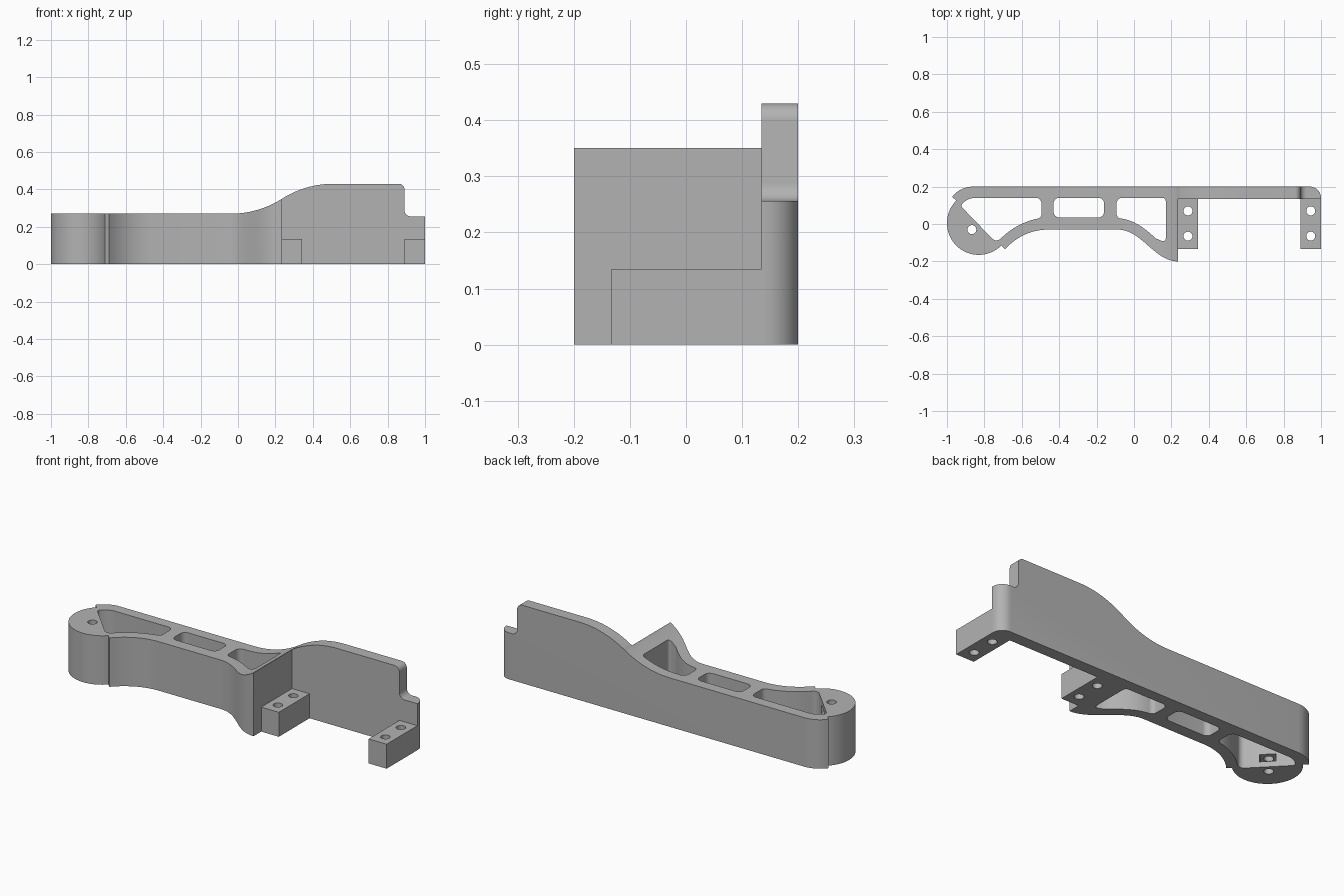
import bpy, bmesh, math
from mathutils import Vector, Matrix
from mathutils.geometry import interpolate_bezier

cube = bpy.data.objects.get("Cube")
if cube:
    bpy.data.objects.remove(cube, do_unlink=True)

grey = bpy.data.materials.new("grey plastic")
grey.use_nodes = True
grey.diffuse_color = (0.45, 0.45, 0.45, 1)
grey.node_tree.nodes["Principled BSDF"].inputs["Base Color"].default_value = grey.diffuse_color


def curve(p0, h0, h1, p1, n=16):
    """Bezier section between two points, as 2D tuples."""
    pts = interpolate_bezier(*[Vector((*p, 0)) for p in (p0, h0, h1, p1)], n)
    return [(p.x, p.y) for p in pts]


def arc(cx, cy, r, a0, a1, n=16):
    angles = [math.radians(a0 + (a1 - a0) * i / n) for i in range(n + 1)]
    return [(cx + r * math.cos(a), cy + r * math.sin(a)) for a in angles]


def fillet(corners):
    """Round each (x, y, setback) corner; a zero setback keeps it sharp."""
    out = []
    for i, (x, y, d) in enumerate(corners):
        if not d:
            out.append((x, y))
            continue
        p = Vector((x, y))
        before = Vector(corners[i - 1][:2])
        after = Vector(corners[(i + 1) % len(corners)][:2])
        a = p + (before - p).normalized() * d
        b = p + (after - p).normalized() * d
        out += curve(a, a.lerp(p, 0.55), b.lerp(p, 0.55), b, 9)
    return out


def sharp(points):
    return [(x, y, 0) for x, y in points]


def prism(name, outline, low, high, upright=False):
    """Extrude a plan outline along z, or an upright x-z outline along y."""
    bm = bmesh.new()
    place = (lambda x, y, t: (x, t, y)) if upright else (lambda x, y, t: (x, y, t))
    face = bm.faces.new([bm.verts.new(place(x, y, low)) for x, y in outline])
    new = bmesh.ops.extrude_face_region(bm, geom=[face])["geom"]
    shift = Vector(place(0, 0, high - low))
    bmesh.ops.translate(bm, vec=shift, verts=[v for v in new if isinstance(v, bmesh.types.BMVert)])
    bmesh.ops.recalc_face_normals(bm, faces=bm.faces)
    mesh = bpy.data.meshes.new(name)
    bm.to_mesh(mesh)
    bm.free()
    mesh.materials.append(grey)
    ob = bpy.data.objects.new(name, mesh)
    bpy.context.collection.objects.link(ob)
    return ob


def box(name, x0, x1, y0, y1, z0, z1):
    return prism(name, [(x0, y0), (x1, y0), (x1, y1), (x0, y1)], z0, z1)


def combine(ob, cutters, operation="DIFFERENCE"):
    """Apply boolean cutters, then remove them."""
    bpy.context.view_layer.objects.active = ob
    for cutter in cutters:
        cutter.hide_render = True
        mod = ob.modifiers.new("cut", "BOOLEAN")
        mod.operation, mod.solver, mod.object = operation, "EXACT", cutter
        bpy.ops.object.modifier_apply(modifier=mod.name)
        bpy.data.objects.remove(cutter, do_unlink=True)


def bore(x, y):
    return prism("bore", arc(x, y, 0.024, 0, 345, 23), -0.1, 0.6)


# Plan outline: back wall, round pivot end, waisted front and foot
plan = fillet(
    [(1, 0.135, 0), (1, 0.2, 0.06)]
    + sharp(curve((-0.86, 0.2), (-0.91, 0.2), (-0.95, 0.175), (-0.972, 0.145), 10))
    + sharp(arc(-0.83, 0.005, 0.17, 135, 315, 36))
    + sharp(curve((-0.69, -0.135), (-0.63, -0.07), (-0.55, -0.03), (-0.46, -0.03)))
    + sharp(curve((-0.085, -0.03), (0.04, -0.03), (0.11, -0.2), (0.235, -0.2), 24))
    + [(0.235, 0.135, 0)])
arm = prism("arm_body", plan, 0, 0.6)

# Side profile: low arm sweeping up to the tall wall, with a stepped end
profile = fillet(
    [(-1.1, 0, 0), (-1.1, 0.27, 0)]
    + sharp(arc(-0.04, 0.783, 0.513, 270, 302.4))
    + sharp(arc(0.51, -0.083, 0.513, 122.4, 90))
    + [(0.89, 0.43, 0.03), (0.89, 0.256, 0.032), (1.1, 0.256, 0), (1.1, 0, 0)])
combine(arm, [prism("profile", profile, -0.5, 0.5, True)], "INTERSECT")

# Lightening windows
left_window = fillet(
    [(-0.93, 0.1, 0.02), (-0.88, 0.14, 0.03), (-0.495, 0.14, 0.03), (-0.495, 0.032, 0.02)]
    + sharp(curve((-0.53, 0.026), (-0.59, 0.01), (-0.65, -0.02), (-0.695, -0.062), 10))
    + [(-0.737, -0.1, 0.03)])
middle_window = fillet([(-0.43, 0.035, 0.03), (-0.16, 0.035, 0.03),
                        (-0.16, 0.14, 0.03), (-0.43, 0.14, 0.03)])
right_window = fillet(
    [(0.17, -0.1, 0.025), (0.17, 0.14, 0.02), (-0.093, 0.14, 0.03), (-0.093, 0.032, 0.022)]
    + sharp(curve((-0.06, 0.028), (0.01, 0.015), (0.06, -0.025), (0.115, -0.076), 10)))
combine(arm, [prism("window", w, -0.1, 0.6) for w in (left_window, middle_window, right_window)])

# Pivot bore, and nut slots reaching it through the slanted window wall
slots = []
for z in (0.05, 0.22):
    slot = box("nut_slot", -0.04, 0.09, -0.04, 0.04, z - 0.02, z + 0.02)
    slot.data.transform(Matrix.Translation((-0.867, -0.03, 0)) @ Matrix.Rotation(math.pi / 4, 4, "Z"))
    slots.append(slot)
combine(arm, [bore(-0.867, -0.03)] + slots)

# Mounting blocks with two screw holes each
parts = [arm]
for name, x0, x1 in (("inner_mount", 0.235, 0.342), ("outer_mount", 0.89, 1.0)):
    block = box(name, x0, x1, -0.133, 0.135, 0, 0.135)
    combine(block, [bore((x0 + x1) / 2, y) for y in (0.07, -0.065)])
    parts.append(block)

bpy.ops.object.select_all(action="DESELECT")
for ob in parts:
    ob.select_set(True)
bpy.context.view_layer.objects.active = arm
bpy.ops.object.shade_smooth_by_angle(angle=math.radians(30))
